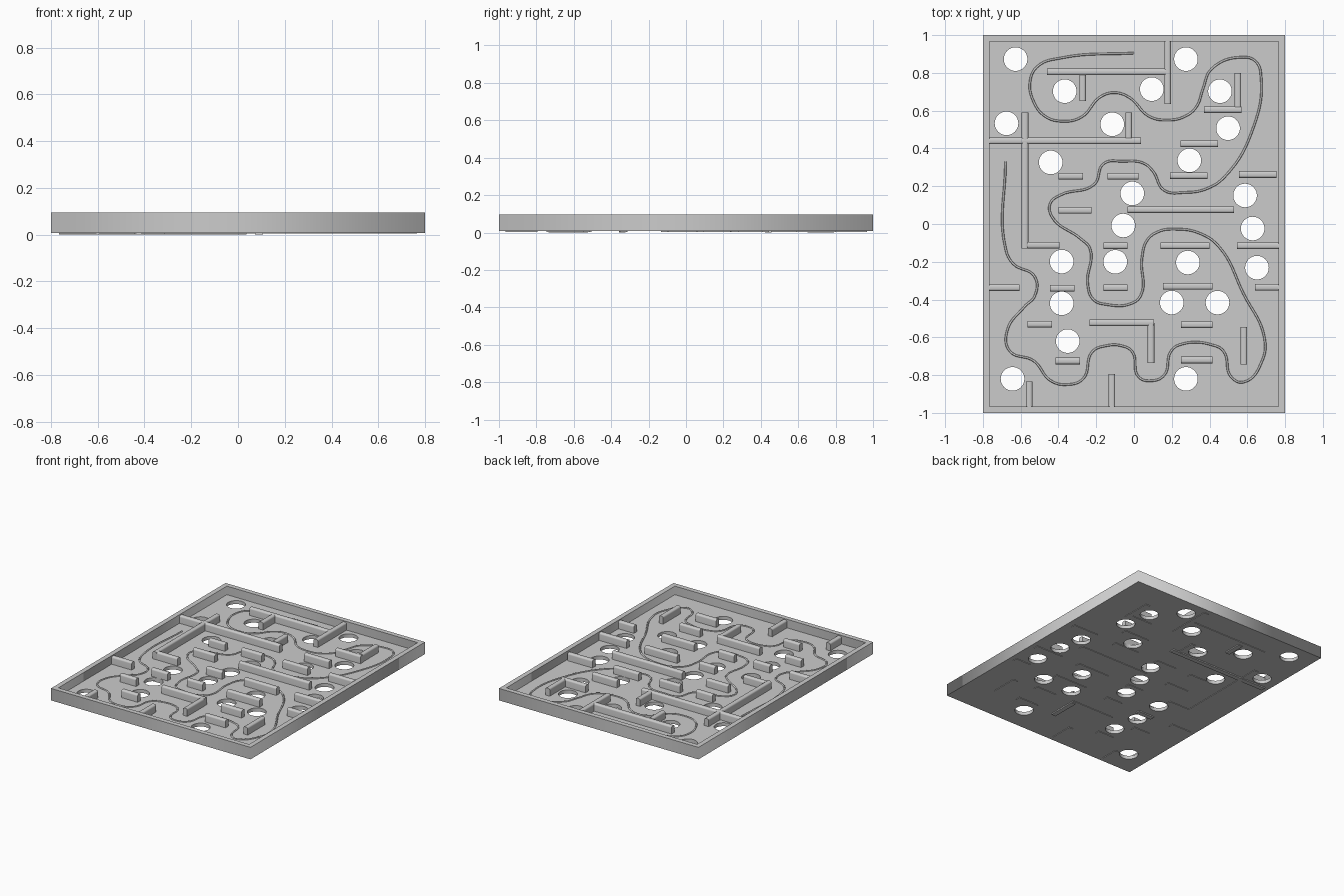
import bpy, bmesh, math

if "Cube" in bpy.data.objects:
    bpy.data.objects.remove(bpy.data.objects["Cube"])

grey = bpy.data.materials.new("plain grey")
grey.diffuse_color = (0.6, 0.6, 0.6, 1)
grey.use_nodes = True
grey.node_tree.nodes["Principled BSDF"].inputs["Base Color"].default_value = grey.diffuse_color

FLOOR_LOW, FLOOR_TOP = 0.008, 0.033
RIM_TOP, RIM = 0.095, 0.035
HX, HY = 0.8, 1.0


def finish(name, mesh):
    mesh.materials.clear()
    mesh.materials.append(grey)
    ob = bpy.data.objects.new(name, mesh)
    bpy.context.collection.objects.link(ob)
    return ob


def curve_to_object(name, curve):
    tmp = bpy.data.objects.new(name + "_curve", curve)
    bpy.context.collection.objects.link(tmp)
    dg = bpy.context.evaluated_depsgraph_get()
    mesh = bpy.data.meshes.new_from_object(tmp.evaluated_get(dg))
    bpy.data.objects.remove(tmp)
    return finish(name, mesh)


def plate(name, outlines, z0, z1):
    """Filled outline with inner outlines as openings, between two heights."""
    cu = bpy.data.curves.new(name, 'CURVE')
    cu.dimensions, cu.fill_mode = '2D', 'BOTH'
    cu.extrude = (z1 - z0) / 2
    for pts in outlines:
        sp = cu.splines.new('POLY')
        sp.points.add(len(pts) - 1)
        for p, (x, y) in zip(sp.points, pts):
            p.co = (x, y, 0, 1)
        sp.use_cyclic_u = True
    ob = curve_to_object(name, cu)
    for v in ob.data.vertices:
        v.co.z += (z0 + z1) / 2
    return ob


def rect(x, y):
    return [(-x, -y), (x, -y), (x, y), (-x, y)]


def circle(cx, cy, r=0.0625, n=40):
    return [(cx + r * math.cos(2 * math.pi * i / n),
             cy + r * math.sin(2 * math.pi * i / n)) for i in range(n)]


# floor with drop holes
holes = [(-.627, .873), (.275, .873), (-.367, .703), (.094, .714), (.455, .703),
         (-.675, .533), (-.115, .528), (.498, .507), (-.441, .326), (.293, .337),
         (-.009, .162), (.588, .151), (-.057, -.008), (.628, -.024),
         (-.383, -.199), (-.099, -.2), (.285, -.204), (.651, -.231),
         (-.383, -.42), (.2, -.416), (.442, -.416), (-.351, -.62),
         (-.643, -.82), (.275, -.82)]
plate("board_floor", [rect(HX - RIM, HY - RIM)] + [circle(*h) for h in holes],
      FLOOR_LOW, FLOOR_TOP)

# outer rim
plate("board_rim", [rect(HX, HY), rect(HX - RIM, HY - RIM)], FLOOR_LOW, RIM_TOP)


# maze walls: bars with rounded top edges
def add_bar(bm, a, b, c, vertical, low=0.004, top=0.088, w=0.0175, r=0.012):
    prof = [(-w, low), (w, low)]
    for sx, start in ((1, 0), (-1, 90)):
        for i in range(5):
            t = math.radians(start + i * 22.5)
            prof.append((sx * (w - r) + r * math.cos(t), top - r + r * math.sin(t)))
    rings = []
    for s in (a, b):
        rings.append([bm.verts.new((c + u, s, z) if vertical else (s, c + u, z))
                      for u, z in prof])
    n = len(prof)
    for i in range(n):
        j = (i + 1) % n
        bm.faces.new((rings[0][i], rings[0][j], rings[1][j], rings[1][i]))
    bm.faces.new(rings[0][::-1])
    bm.faces.new(rings[1])


# start, end, position across
across = [(-.46, .17, .805), (.37, .57, .605), (.245, .445, .425), (-.765, .037, .44),
          (-.40, -.27, .253), (-.14, .025, .253), (.19, .39, .256), (.555, .755, .262),
          (-.40, -.225, .072), (-.035, .53, .076), (-.565, -.395, -.112),
          (-.162, -.035, -.115), (.14, .40, -.115), (.545, .765, -.115),
          (-.765, -.605, -.337), (-.445, -.315, -.34), (-.162, -.035, -.338),
          (.153, .415, -.33), (.64, .765, -.335), (-.565, -.435, -.53),
          (-.235, .107, -.523), (.25, .415, -.533), (-.415, -.285, -.725),
          (.25, .415, -.72)]
along = [(.635, .967, .178), (.65, .79, -.272), (.62, .80, .55), (-.13, .59, -.577),
         (.455, .59, -.028), (-.735, -.523, .09), (-.745, -.545, .582),
         (-.966, -.835, -.555), (-.966, -.795, -.117)]
deep = {(.65, .79, -.272), (-.735, -.523, .09), (-.765, .037, .44), (-.445, -.315, -.34)}
for name, bars, vertical in (("walls_across", across, False), ("walls_along", along, True)):
    bm = bmesh.new()
    for bar in bars:
        add_bar(bm, *bar, vertical, low=0.0 if bar in deep else 0.004)
    bmesh.ops.recalc_face_normals(bm, faces=bm.faces)
    me = bpy.data.meshes.new(name)
    bm.to_mesh(me)
    bm.free()
    ob = finish(name, me)
    bpy.context.view_layer.objects.active = ob
    ob.select_set(True)
    bpy.ops.object.shade_smooth_by_angle(angle=math.radians(35))
    ob.select_set(False)

# guide line winding over the floor (hundredths of a unit)
path = [(0, 90.5), (-38, 88), (-51, 83.5), (-55, 75.5), (-53, 64.5), (-47, 57), (-38, 54.4),
        (-28, 56.5), (-17.5, 67.5), (-10, 69.5), (-2.5, 67), (8, 57), (17.5, 55),
        (27, 57), (33, 62), (36.5, 71.5), (41, 82), (57, 88.3), (64.5, 86), (67.3, 77.5),
        (63.5, 52), (48, 25), (38, 18.5), (27, 16.7), (16, 17.8), (10, 28), (5, 32.2),
        (-6, 33.2), (-16, 32), (-21, 21), (-39, 15.3), (-44.3, 11), (-43.5, 4),
        (-28, -8), (-23.3, -13), (-24.5, -32), (-21.5, -40), (-14, -42.7), (-2, -42.3),
        (3.5, -38), (4.2, -18), (7, -8.5), (13, -4), (21.5, -2.7), (35, -5),
        (45, -12), (58, -37), (69, -60), (68, -72), (58, -83.7), (51.5, -81),
        (47.5, -67.5), (43, -64.5), (24, -64), (19.5, -67.5), (16, -80), (9.5, -83),
        (2.5, -81), (-1, -67.5), (-6.5, -64.5), (-15, -64.5), (-22, -67.5),
        (-27, -82), (-35, -85), (-44, -83), (-53, -72.5), (-66, -67),
        (-67, -56), (-58, -43.8), (-52.5, -38), (-52.5, -28), (-64, -21), (-68, -13),
        (-68, 33)]
cu = bpy.data.curves.new("guide_line", 'CURVE')
cu.dimensions = '3D'
cu.bevel_depth, cu.bevel_resolution, cu.resolution_u = 0.006, 1, 8
cu.use_fill_caps = True
sp = cu.splines.new('BEZIER')
sp.bezier_points.add(len(path) - 1)
for p, (x, y) in zip(sp.bezier_points, path):
    p.co = (x / 100, y / 100, FLOOR_TOP)
    p.handle_left_type = p.handle_right_type = 'AUTO'
curve_to_object("guide_line", cu)
